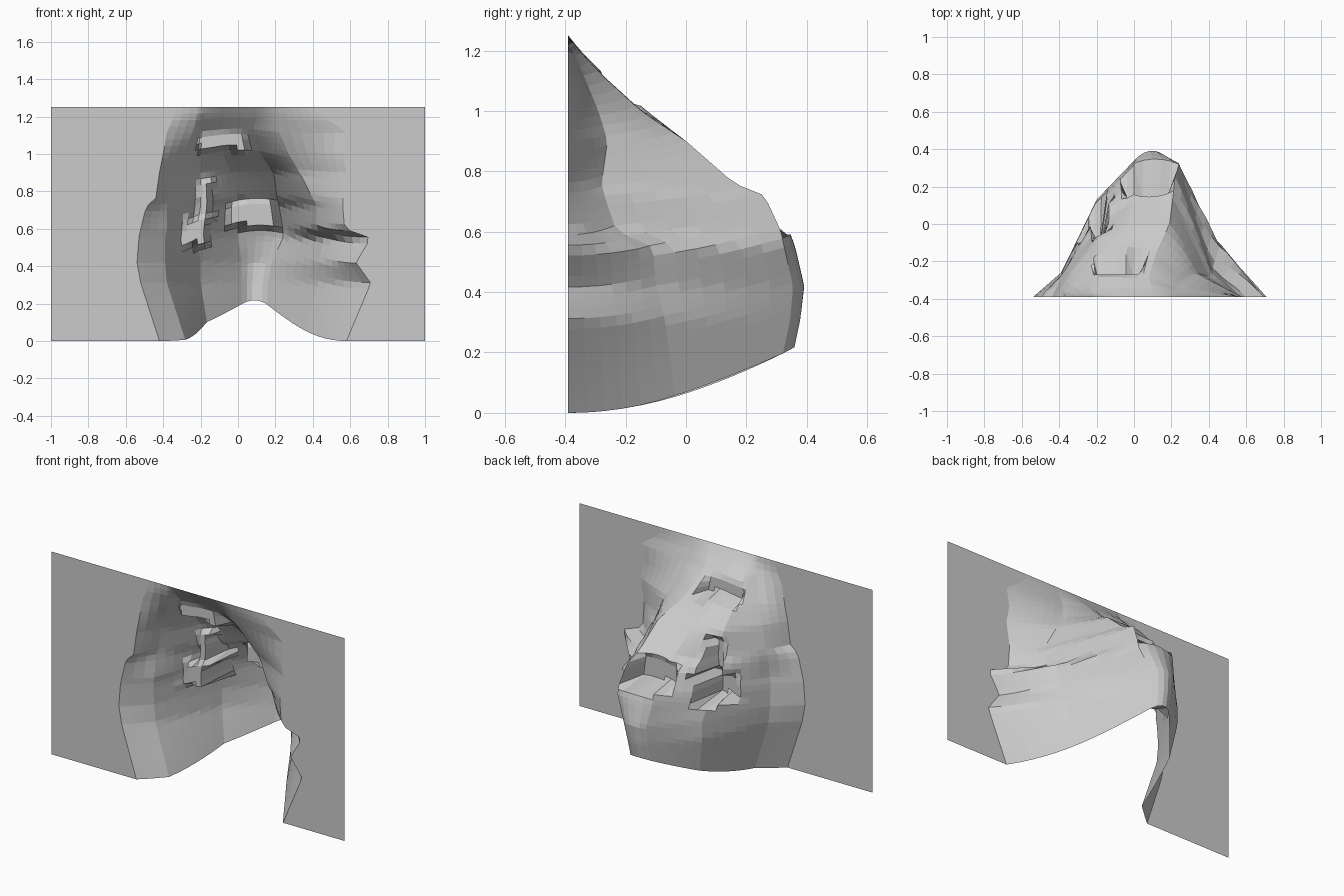
import bpy, bmesh

if "Cube" in bpy.data.objects:
    bpy.data.objects.remove(bpy.data.objects["Cube"])

BACK, TOP = -0.39, 1.25
COLUMN_STEPS, ROWS = [1, 3, 6, 6, 5, 6, 6, 1], 36

# Horizontal sections: height, left foot x, five (x, y) wall points, right foot x
SECTIONS = [
    (0.00, -.42, (-.28, -.27), (-.15, .09), (.02, .28), (.14, .28), (.34, -.03), .58),
    (0.31, -.52, (-.38, -.26), (-.20, .13), (.02, .345), (.16, .345), (.43, -.07), .71),
    (0.42, -.54, (-.39, -.26), (-.20, .13), (.02, .36), (.18, .355), (.43, -.10), .63),
    (0.55, -.53, (-.39, -.27), (-.22, .08), (.00, .33), (.24, .325), (.46, -.11), .71),
    (0.60, -.52, (-.38, -.27), (-.22, .06), (.00, .32), (.24, .315), (.42, -.23), .57),
    (0.72, -.49, (-.38, -.26), (-.20, .02), (.00, .24), (.22, .26), (.42, -.27), .56),
    (0.76, -.44, (-.37, -.25), (-.20, -.03), (.00, .14), (.21, .16), (.40, -.28), .56),
    (0.90, -.42, (-.34, -.26), (-.20, -.08), (-.04, .00), (.19, .00), (.33, -.26), .58),
    (1.00, -.40, (-.30, -.29), (-.20, -.17), (-.08, -.13), (.12, -.15), (.27, -.29), .56),
    (1.12, -.38, (-.24, -.34), (-.19, -.28), (-.08, -.27), (.08, -.28), (.22, -.34), .58),
    (1.20, -.34, (-.22, -.38), (-.18, -.36), (-.08, -.35), (.10, -.355), (.22, -.375), .45),
]

# Sunken pockets: x range, z range, y of the pocket floor
POCKETS = [
    (-.21, .04, 1.02, 1.13, -.27),
    (-.06, .21, .61, .75, .14),
    (-.35, -.16, .51, .66, -.10),
    (-.21, -.14, .64, .85, -.08),
]


def expand(sec):
    return [(-1, BACK), (sec[1], BACK), *sec[2:7], (sec[7], BACK), (1, BACK)]


def mix(a, b, t):
    return tuple(p + (q - p) * t for p, q in zip(a, b))


KEYS = [(s[0], expand(s)) for s in SECTIONS]
KEYS.append((TOP, [(x, BACK) for x, y in KEYS[-1][1]]))


def surface(seg, f, z):
    """Point of the sheet at a section segment, fraction and height."""
    for (z0, p), (z1, q) in zip(KEYS, KEYS[1:]):
        if z <= z1 + 1e-6:
            t = (z - z0) / (z1 - z0)
            x, y = mix(mix(p[seg], q[seg], t), mix(p[seg + 1], q[seg + 1], t), f)
            if seg == 4:  # rounded crest of the lower bulge
                y += 0.14 * f * (1 - f) * max(0, min(1, (0.75 - z) / 0.2))
            return x, y


# Columns across the sheet
cols = [(s, k / n) for s, n in enumerate(COLUMN_STEPS) for k in range(n)] + [(7, 1.0)]

bm = bmesh.new()
grid = []
for r in range(ROWS + 1):
    row = []
    for seg, f in cols:
        # Lower edge curls upward where the relief is deep
        lift = 0.215 * ((surface(seg, f, 0)[1] - BACK) / 0.7) ** 2
        z = lift + (TOP - lift) * r / ROWS
        x, y = surface(seg, f, z)
        for x0, x1, z0, z1, floor in POCKETS:
            if x0 <= x <= x1 and z0 <= z <= z1:
                y = min(y, floor)
        row.append(bm.verts.new((x, y, z)))
    grid.append(row)

for a, b in zip(grid, grid[1:]):
    for i in range(len(cols) - 1):
        bm.faces.new((a[i + 1], a[i], b[i], b[i + 1]))

# Relief sheet
mesh = bpy.data.meshes.new("relief_sheet")
bm.to_mesh(mesh)
bm.free()
bpy.context.collection.objects.link(bpy.data.objects.new("relief_sheet", mesh))
